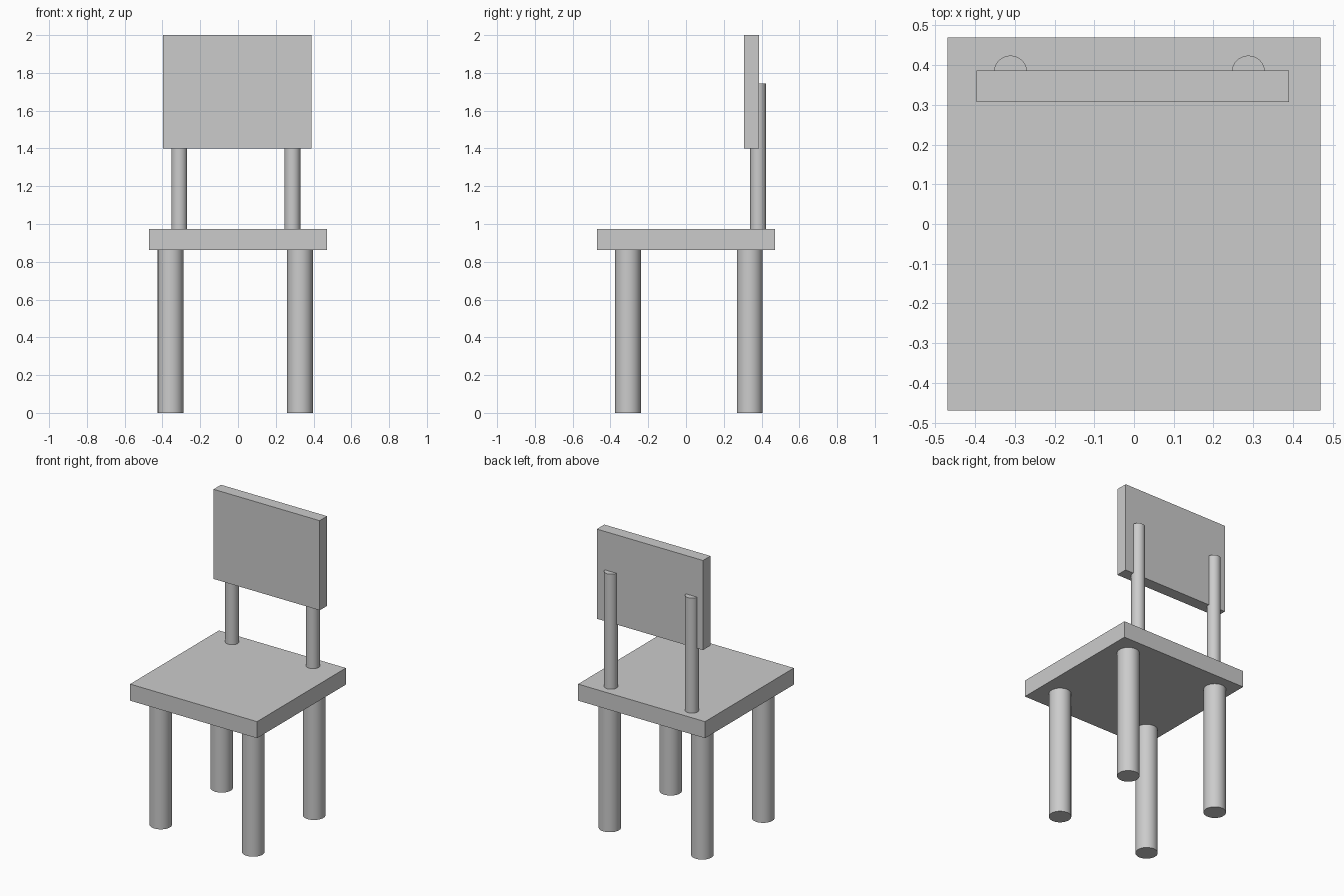
import bpy
import math

if "Cube" in bpy.data.objects:
    bpy.data.objects.remove(bpy.data.objects["Cube"])


def box(name, lo, hi):
    """Axis-aligned box between two corners."""
    centre = [(a + b) / 2 for a, b in zip(lo, hi)]
    bpy.ops.mesh.primitive_cube_add(size=1, location=centre)
    ob = bpy.context.object
    ob.name = name
    ob.scale = [b - a for a, b in zip(lo, hi)]
    bpy.ops.object.transform_apply(location=False, rotation=False, scale=True)


def rod(name, x, y, z0, z1, radius):
    """Smooth upright cylinder from z0 to z1."""
    bpy.ops.mesh.primitive_cylinder_add(vertices=48, radius=radius, depth=z1 - z0,
                                        location=(x, y, (z0 + z1) / 2))
    bpy.context.object.name = name
    bpy.ops.object.shade_smooth_by_angle(angle=math.radians(30))


# Seat slab and backrest panel
box("seat", (-0.47, -0.47, 0.862), (0.47, 0.47, 0.973))
box("backrest", (-0.396, 0.307, 1.40), (0.39, 0.386, 2.0))

# Four legs, set slightly off centre
for side, x in (("left", -0.357), ("right", 0.328)):
    for end, y in (("front", -0.307), ("back", 0.337)):
        rod(f"{end}_leg_{side}", x, y, 0, 0.865, 0.068)

# Two posts carrying the backrest, half sunk into its rear face
for side, x in (("left", -0.311), ("right", 0.288)):
    rod(f"back_post_{side}", x, 0.382, 0.965, 1.743, 0.042)
